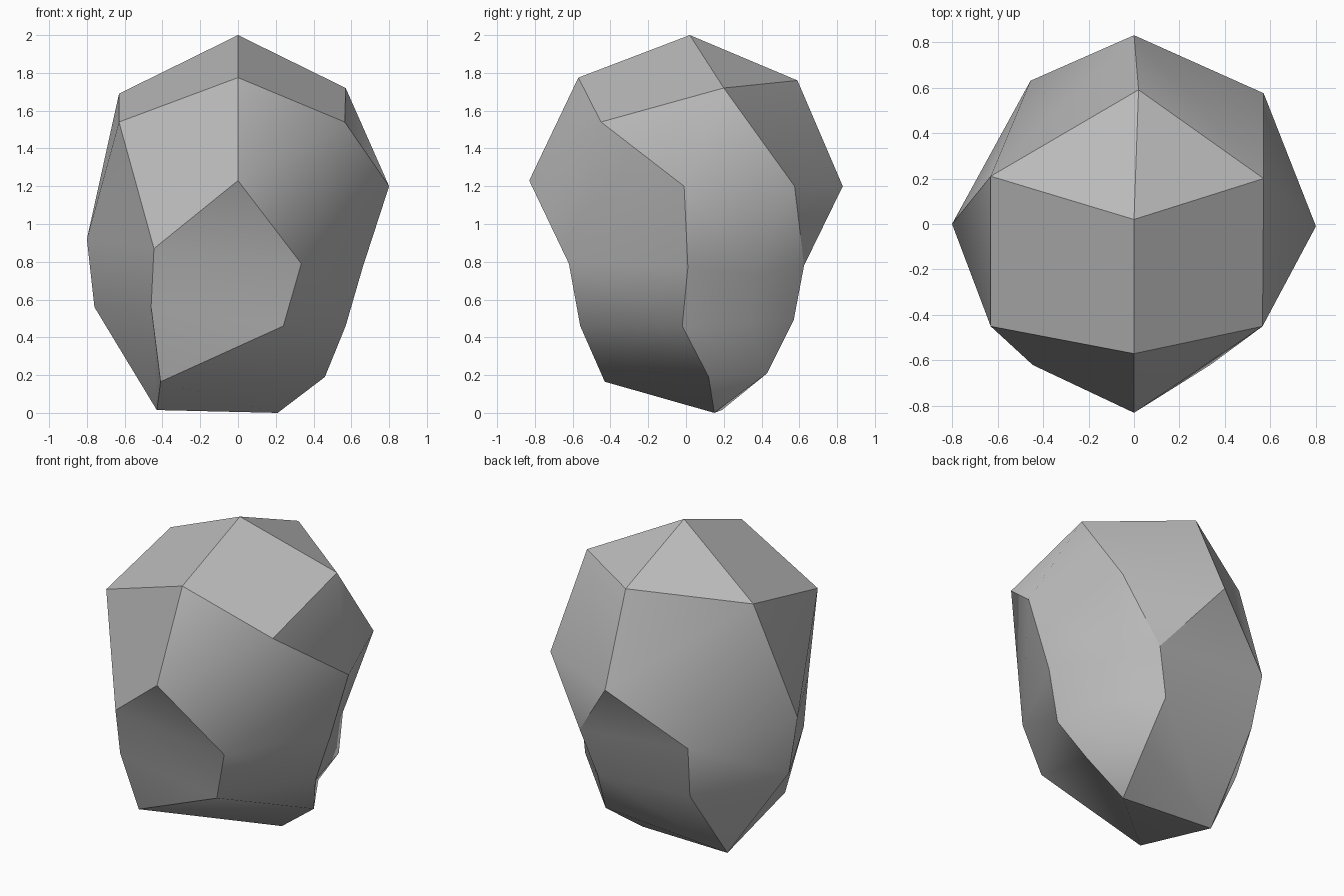
import bpy, bmesh

if "Cube" in bpy.data.objects:
    bpy.data.objects.remove(bpy.data.objects["Cube"])

# Corner points of the boulder, from crown to foot
P = {
    # crown
    "top": (0, 0.02, 2.0), "brow": (0, -0.57, 1.775), "nape": (0.02, 0.59, 1.76),
    "crown_l": (-0.63, 0.21, 1.69), "crown_r": (0.57, 0.20, 1.72),
    "shoulder_l": (-0.63, -0.45, 1.54), "shoulder_r": (0.565, -0.45, 1.54),
    # waist
    "front": (0, -0.83, 1.23), "right": (0.8, -0.01, 1.2), "left": (-0.8, 0, 0.92),
    "back": (0, 0.83, 1.2), "back_r": (0.57, 0.575, 1.2),
    # front ridges
    "fl1": (-0.445, -0.62, 0.87), "fl2": (-0.46, -0.55, 0.56),
    "fr1": (0.335, -0.62, 0.79), "fr2": (0.24, -0.56, 0.46), "f3": (-0.41, -0.43, 0.165),
    # right ridge
    "r1": (0.66, 0.01, 0.77), "r2": (0.57, -0.02, 0.46), "r3": (0.46, 0.12, 0.19),
    "foot_r": (0.21, 0.15, 0.0),
    # hollow on the right of the back
    "w1": (0.50, 0.36, 0.735), "w2": (0.485, 0.34, 0.475),
    # back ridges
    "br1": (0.325, 0.625, 0.78), "br2": (0.235, 0.57, 0.49), "br3": (0.275, 0.43, 0.21),
    "bl1": (-0.455, 0.63, 0.865), "bl2": (-0.425, 0.567, 0.525),
    # left ridge
    "l2": (-0.76, 0.03, 0.56), "foot_l": (-0.43, 0.19, 0.015),
}

# Facets: each is one softly shaded panel, with crisp edges to its neighbours
FACETS = [
    ["top crown_l shoulder_l brow"],
    ["top brow shoulder_r crown_r"],
    ["top nape crown_l"],
    ["top crown_r nape"],
    # upper back right
    ["crown_r back_r back nape", "back back_r br1"],
    # upper front left
    ["brow shoulder_l fl1 front"],
    # front
    ["front fl1 fr1", "fl1 fl2 fr2 fr1", "fl2 f3 fr2"],
    # front right, sweeping under the base
    ["brow front shoulder_r", "front fr1 shoulder_r", "shoulder_r fr1 right",
     "fr1 r1 right", "fr1 fr2 r2 r1", "fr2 f3 r3 r2", "f3 foot_l foot_r r3"],
    # right and back right hollow
    ["crown_r shoulder_r right back_r", "right r1 w1 back_r", "back_r w1 br1",
     "w1 w2 br2 br1", "r1 r2 w2 w1", "r2 r3 br3 w2", "w2 br3 br2", "r3 foot_r br3"],
    # back
    ["back br1 bl1", "br1 br2 bl2 bl1", "br2 br3 foot_l bl2", "br3 foot_r foot_l"],
    # back left
    ["crown_l nape back bl1", "crown_l bl1 left", "bl1 bl2 l2 left", "bl2 foot_l l2"],
    # front left
    ["shoulder_l crown_l left", "shoulder_l left fl1", "fl1 left l2 fl2",
     "fl2 l2 foot_l f3"],
]

bm = bmesh.new()
verts = {name: bm.verts.new(co) for name, co in P.items()}
panel = {}
for i, facet in enumerate(FACETS):
    for names in facet:
        face = bm.faces.new([verts[n] for n in names.split()])
        face.smooth = True
        panel[face] = i

# Crisp edges wherever two panels meet
for e in bm.edges:
    e.smooth = len({panel[f] for f in e.link_faces}) == 1
bmesh.ops.recalc_face_normals(bm, faces=bm.faces[:])

mesh = bpy.data.meshes.new("boulder")
bm.to_mesh(mesh)
bm.free()

stone = bpy.data.materials.new("grey_stone")
stone.diffuse_color = (0.5, 0.5, 0.5, 1)
stone.use_nodes = True
stone.node_tree.nodes["Principled BSDF"].inputs["Base Color"].default_value = stone.diffuse_color
mesh.materials.append(stone)
boulder = bpy.data.objects.new("boulder", mesh)
bpy.context.collection.objects.link(boulder)
